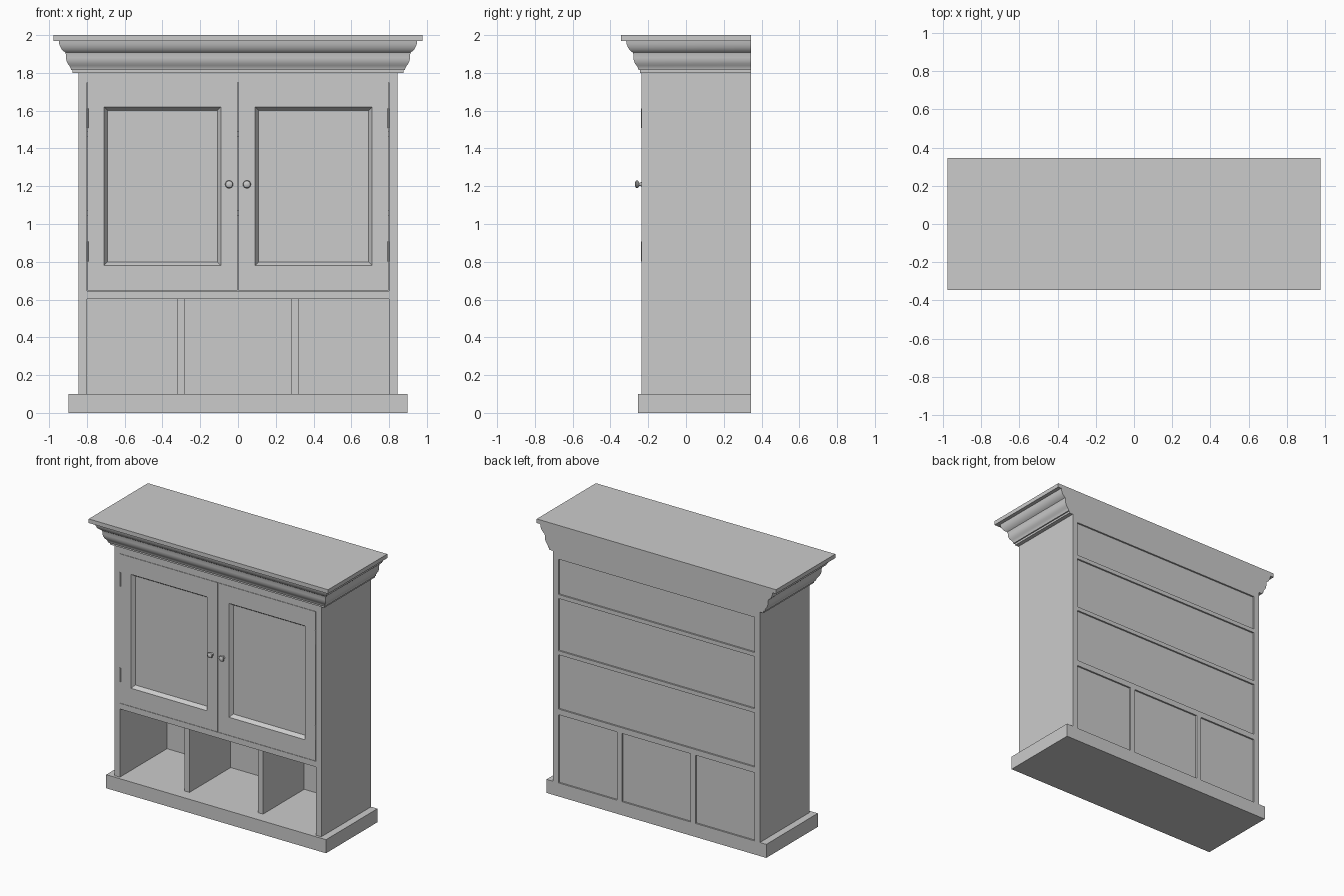
import bpy, bmesh, math
from mathutils import Matrix

if "Cube" in bpy.data.objects:
    bpy.data.objects.remove(bpy.data.objects["Cube"])

BACK, FRONT = 0.345, -0.235


def finish(name, bm, smooth=None):
    bmesh.ops.recalc_face_normals(bm, faces=bm.faces)
    me = bpy.data.meshes.new(name)
    bm.to_mesh(me)
    bm.free()
    ob = bpy.data.objects.new(name, me)
    bpy.context.collection.objects.link(ob)
    if smooth:
        bpy.ops.object.select_all(action='DESELECT')
        ob.select_set(True)
        bpy.context.view_layer.objects.active = ob
        bpy.ops.object.shade_smooth_by_angle(angle=math.radians(smooth))
    return ob


def loft(name, rings, smooth=None):
    # Skin a stack of closed rings and cap both ends
    bm = bmesh.new()
    loops = [[bm.verts.new(p) for p in r] for r in rings]
    for a, b in zip(loops, loops[1:]):
        n = len(a)
        for i in range(n):
            bm.faces.new((a[i], a[(i + 1) % n], b[(i + 1) % n], b[i]))
    bm.faces.new(loops[0])
    bm.faces.new(loops[-1])
    return finish(name, bm, smooth)


def box(name, x0, x1, y0, y1, z0, z1):
    x0, x1 = sorted((x0, x1))
    return loft(name, [[(x0, y0, z), (x1, y0, z), (x1, y1, z), (x0, y1, z)] for z in (z0, z1)])


def turned(name, x, z, profile, n=24):
    # Round part with its axis along y; profile is (radius, y)
    return loft(name, [[(x + r * math.cos(2 * math.pi * i / n), y, z + r * math.sin(2 * math.pi * i / n))
                        for i in range(n)] for r, y in profile], 40)


# Plinth
box("plinth", -0.897, 0.897, -0.255, BACK, 0, 0.1)

# Carcass: sides, top board, middle shelf, inner shelves
for s, side in ((-1, "left"), (1, "right")):
    box(side + "_side_panel", s * 0.80, s * 0.845, FRONT, BACK, 0.1, 1.8)
    box(side + "_cubby_divider", s * 0.28, s * 0.32, FRONT + 0.07, BACK, 0.1, 0.603)
box("top_board", -0.80, 0.80, FRONT, BACK, 1.75, 1.8)
box("middle_shelf", -0.80, 0.80, FRONT, BACK, 0.603, 0.645)
box("lower_inner_shelf", -0.80, 0.80, -0.18, BACK, 1.045, 1.075)
box("upper_inner_shelf", -0.80, 0.80, -0.18, BACK, 1.46, 1.49)

# Back panel, slightly recessed between the shelves
box("back_panel", -0.80, 0.80, BACK - 0.03, BACK - 0.012, 0.1, 1.75)

# Crown moulding swept round front and sides: (half width, height)
crown = [(0.875, 1.80), (0.875, 1.815), (0.884, 1.815), (0.886, 1.826), (0.893, 1.838),
         (0.902, 1.85), (0.908, 1.864), (0.911, 1.88), (0.911, 1.898), (0.914, 1.908),
         (0.922, 1.914), (0.932, 1.923), (0.940, 1.936), (0.946, 1.952), (0.949, 1.97),
         (0.977, 1.97), (0.977, 2.0)]
loft("crown_moulding", [[(-w, -(w - 0.632), z), (w, -(w - 0.632), z), (w, BACK, z), (-w, BACK, z)]
                        for w, z in crown], 35)

# Doors: stiles, rails, bevelled panel, knob and hinges
for s, side in ((-1, "left"), (1, "right")):
    y1 = FRONT + 0.04
    z0, z1 = 0.647, 1.748
    box(side + "_door_outer_stile", s * 0.71, s * 0.797, FRONT, y1, z0, z1)
    box(side + "_door_inner_stile", s * 0.0015, s * 0.09, FRONT, y1, z0, z1)
    box(side + "_door_top_rail", s * 0.09, s * 0.71, FRONT, y1, 1.62, z1)
    box(side + "_door_bottom_rail", s * 0.09, s * 0.71, FRONT, y1, z0, 0.78)
    rings = []
    for inset, y in ((0, y1), (0, FRONT + 0.002), (0.018, FRONT + 0.028)):
        a, b = s * (0.09 + inset), s * (0.71 - inset)
        c, d = 0.78 + inset, 1.62 - inset
        rings.append([(a, y, c), (b, y, c), (b, y, d), (a, y, d)])
    loft(side + "_door_panel", rings)
    turned(side + "_door_knob", s * 0.047, 1.21,
           [(0.012, FRONT), (0.008, -0.243), (0.009, -0.248), (0.018, -0.253),
            (0.021, -0.259), (0.018, -0.266), (0.010, -0.270), (0.003, -0.271)])
    for z, level in ((0.855, "lower"), (1.56, "upper")):
        bm = bmesh.new()
        bmesh.ops.create_cone(bm, cap_ends=True, segments=16, radius1=0.005, radius2=0.005,
                              depth=0.105, matrix=Matrix.Translation((s * 0.797, FRONT + 0.001, z)))
        finish(f"{side}_{level}_hinge", bm, 40)
